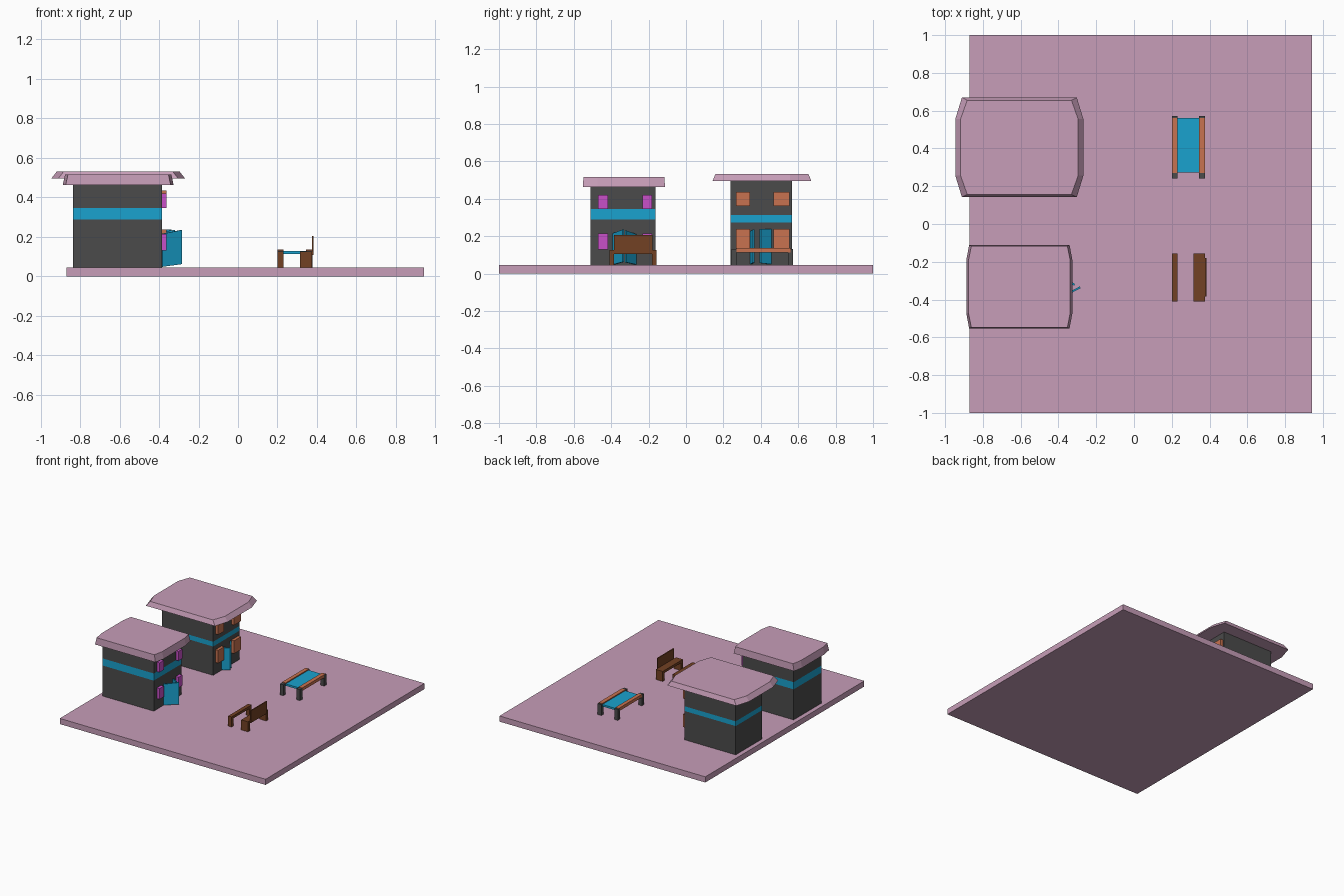
import bpy, bmesh
from mathutils import Vector

if "Cube" in bpy.data.objects:
    bpy.data.objects.remove(bpy.data.objects["Cube"])


def material(name, rgb):
    m = bpy.data.materials.new(name)
    m.diffuse_color = (*rgb, 1)
    m.use_nodes = True
    m.node_tree.nodes["Principled BSDF"].inputs["Base Color"].default_value = m.diffuse_color
    return m


PINK = material("pink", (0.57, 0.34, 0.48))
DARK = material("dark_grey", (0.07, 0.07, 0.07))
BLUE = material("blue", (0.01, 0.36, 0.62))
MAGENTA = material("magenta", (0.58, 0.08, 0.58))
ORANGE = material("orange", (0.58, 0.17, 0.08))
BROWN = material("brown", (0.17, 0.053, 0.017))


def finish(name, bm, mat):
    bmesh.ops.recalc_face_normals(bm, faces=bm.faces)
    me = bpy.data.meshes.new(name)
    bm.to_mesh(me)
    bm.free()
    me.materials.append(mat)
    ob = bpy.data.objects.new(name, me)
    bpy.context.collection.objects.link(ob)
    return ob


def loft(name, low, high, mat):
    """Closed solid between two rings of points."""
    bm = bmesh.new()
    a = [bm.verts.new(p) for p in low]
    b = [bm.verts.new(p) for p in high]
    bm.faces.new(a)
    bm.faces.new(b)
    for i in range(len(a)):
        j = (i + 1) % len(a)
        bm.faces.new((a[i], a[j], b[j], b[i]))
    return finish(name, bm, mat)


def box(name, x, y, z, mat):
    ring = [(x[0], y[0]), (x[1], y[0]), (x[1], y[1]), (x[0], y[1])]
    return loft(name, [(*p, z[0]) for p in ring], [(*p, z[1]) for p in ring], mat)


def roof(name, cy, z, hx, hy, nip, flat, inset_x, inset_y):
    """Slab with slightly bowed ends and sloping rims."""
    def ring(h, dx, dy):
        X, Y, c = hx - dx, hy - dy, -0.607
        half = [(X - nip, -Y), (X, -flat), (X, flat), (X - nip, Y)]
        pts = half + [(-px, py) for px, py in reversed(half)]
        return [(c + px, cy + py, h) for px, py in pts]
    loft(name, ring(z[0], 0, 0), ring(z[1], inset_x, inset_y), PINK)


def door_leaf(name, hinge, tip, z_hinge, z_tip):
    """Thin open leaf running from the hinge to a slightly raised free edge."""
    h, t = Vector(hinge), Vector(tip)
    n = Vector((-(t - h).y, (t - h).x)).normalized() * 0.005

    def ring(k):
        return [(*(h - n), z_hinge[k]), (*(t - n), z_tip[k]),
                (*(t + n), z_tip[k]), (*(h + n), z_hinge[k])]
    loft(name, ring(0), ring(1), BLUE)


def building(name, y, z_top, band, windows, wall_mat):
    x = (-0.835, -0.385)
    box(name + "_lower_wall", x, y, (0.045, band[0]), DARK)
    box(name + "_band", x, y, band, BLUE)
    box(name + "_upper_wall", x, y, (band[1], z_top), DARK)
    for i, (wy, wz) in enumerate(windows):
        box(f"{name}_window_{i + 1}", (-0.39, -0.362), wy, wz, wall_mat)


# Ground slab
box("ground_slab", (-0.87, 0.943), (-1, 1), (0, 0.045), PINK)

# Front building
building("front_house", (-0.51, -0.162), 0.462, (0.288, 0.345),
         [(wy, wz) for wy in ((-0.47, -0.417), (-0.232, -0.183))
          for wz in ((0.13, 0.215), (0.345, 0.42))], MAGENTA)
roof("front_roof", -0.332, (0.462, 0.517), 0.281, 0.22, 0.015, 0.14, 0.012, 0.004)
door_leaf("front_door_left", (-0.385, -0.388), (-0.285, -0.335), (0.048, 0.215), (0.062, 0.235))
door_leaf("front_door_right", (-0.385, -0.268), (-0.315, -0.323), (0.048, 0.21), (0.06, 0.23))

# Rear building
building("rear_house", (0.237, 0.567), 0.496, (0.274, 0.312),
         [(wy, wz) for wy in ((0.268, 0.343), (0.467, 0.553))
          for wz in ((0.135, 0.238), (0.362, 0.435))], ORANGE)
roof("rear_roof", 0.406, (0.495, 0.531), 0.339, 0.264, 0.035, 0.15, 0.028, 0.015)
door_leaf("rear_door_left", (-0.385, 0.347), (-0.32, 0.362), (0.05, 0.225), (0.058, 0.235))
door_leaf("rear_door_right", (-0.385, 0.455), (-0.34, 0.397), (0.05, 0.238), (0.056, 0.238))

# Day bed: two rails, blue top and four corner legs
box("day_bed_top", (0.23, 0.345), (0.272, 0.56), (0.113, 0.128), BLUE)
for side, x in (("left", (0.2, 0.23)), ("right", (0.345, 0.377))):
    box(f"day_bed_{side}_rail", x, (0.27, 0.56), (0.112, 0.136), ORANGE)
    box(f"day_bed_{side}_front_leg", x, (0.242, 0.27), (0.045, 0.132), DARK)
    box(f"day_bed_{side}_back_leg", x, (0.545, 0.573), (0.045, 0.132), DARK)

# Low table and bench, each a plank on end legs
for name, x in (("low_table", (0.2, 0.23)), ("bench", (0.315, 0.375))):
    box(name + "_plank", x, (-0.41, -0.157), (0.105, 0.125), BROWN)
    for end, y in (("front", (-0.41, -0.385)), ("back", (-0.182, -0.157))):
        box(f"{name}_{end}_leg", x, y, (0.045, 0.105), BROWN)
box("bench_backrest", (0.375, 0.383), (-0.385, -0.18), (0.108, 0.205), BROWN)
